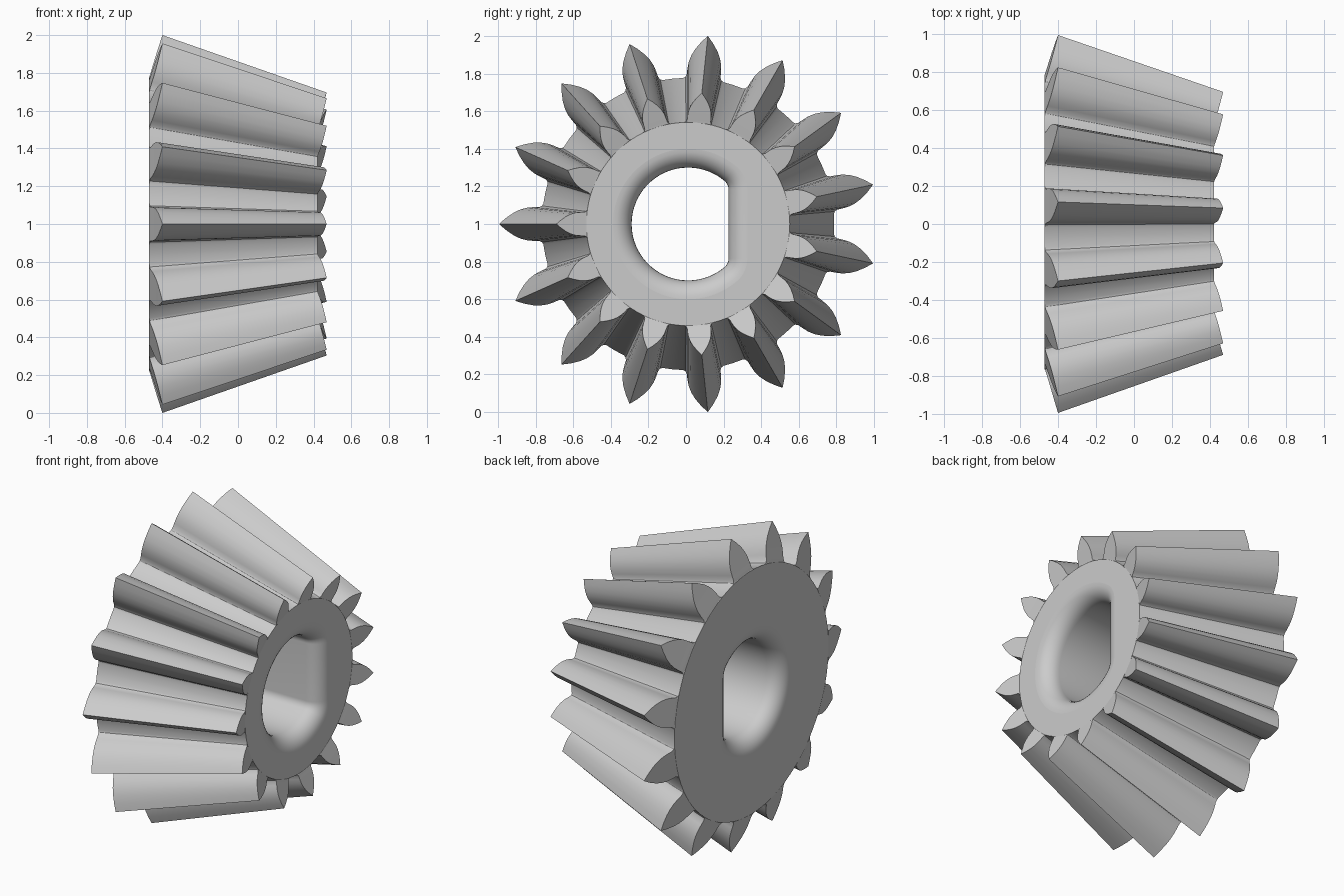
import bpy
import bmesh
from math import sin, cos, pi, radians, acos
from mathutils import Vector

cube = bpy.data.objects.get("Cube")
if cube:
    bpy.data.objects.remove(cube)

# Gear proportions: the shaft runs along x
TEETH = 15
AXIS_Y, AXIS_Z = 0.011, 1.0
BACK, APEX, SCALE = -0.47, 2.46, 0.696
FRONT = APEX - (APEX - BACK) * SCALE
ROOT, TIP = 0.777, 1.0055
TIP_SETBACK = 0.07
BORE, FLAT, CORNER, FILLET = 0.30, 0.215, 0.06, 0.10
# Tooth flank from root to tip: radius, half angle in degrees
FLANK = [(ROOT, 8.0), (0.783, 7.1), (0.797, 6.5), (0.825, 6.25), (0.86, 5.8),
         (0.895, 4.95), (0.93, 3.7), (0.97, 1.85)]

bm = bmesh.new()


def gear_point(r, angle, scale):
    """Point on the large end, shrunk toward the cone apex by scale."""
    x = BACK + TIP_SETBACK * (r - ROOT) / (TIP - ROOT)
    return bm.verts.new((APEX + (x - APEX) * scale,
                         AXIS_Y + r * scale * cos(angle),
                         AXIS_Z + r * scale * sin(angle)))


def toothed_end(scale):
    """Outline of one end, the root circle, and the sloping tooth end faces."""
    outline, circle = [], []
    for k in range(TEETH):
        mid = pi + k * 2 * pi / TEETH
        rise = [gear_point(r, mid - radians(a), scale) for r, a in FLANK]
        fall = [gear_point(r, mid + radians(a), scale) for r, a in FLANK]
        tip = gear_point(TIP, mid, scale)
        base = [gear_point(ROOT, mid + radians(a), scale) for a in (-4, 0, 4)]
        valley = gear_point(ROOT, mid + pi / TEETH, scale)
        outline += rise + [tip] + fall[::-1] + [valley]
        circle += [rise[0]] + base + [fall[0], valley]
        bm.faces.new([rise[0]] + base + [fall[0], fall[1], rise[1]])
        for i in range(1, len(FLANK) - 1):
            bm.faces.new((rise[i], fall[i], fall[i + 1], rise[i + 1]))
        bm.faces.new((rise[-1], fall[-1], tip))
    return outline, circle


def skin(a, b):
    """Join two closed rings with smooth quads."""
    for i in range(len(a)):
        j = (i + 1) % len(a)
        bm.faces.new((a[i], a[j], b[j], b[i])).smooth = True


def ring_edges(ring):
    return [bm.edges.get((ring[i - 1], ring[i])) or bm.edges.new((ring[i - 1], ring[i]))
            for i in range(len(ring))]


def bore_section():
    """D-shaped hole as (position, outward normal) pairs."""
    turn = acos((FLAT - CORNER) / (BORE - CORNER))
    cy, cz = FLAT - CORNER, (BORE - CORNER) * sin(turn)
    pts = []

    def arc(y, z, r, start, end, n):
        for i in range(n + 1):
            t = start + (end - start) * i / n
            normal = Vector((0, cos(t), sin(t)))
            pts.append((Vector((0, y, z)) + normal * r, normal))

    arc(cy, cz, CORNER, 0, turn, 8)
    arc(0, 0, BORE, turn, 2 * pi - turn, 56)
    arc(cy, -cz, CORNER, -turn, 0, 8)
    # The corner arcs and the main arc share their joints
    return [p for i, p in enumerate(pts) if (p[0] - pts[i - 1][0]).length > 1e-5]


# Teeth and their ends
back_outline, back_circle = toothed_end(1.0)
front_outline, front_circle = toothed_end(SCALE)
skin(back_outline, front_outline)

# Bore with rounded mouths at both ends
section = bore_section()
STEPS = 8
path = []
for i in range(STEPS + 1):
    t = i / STEPS * pi / 2
    path.append((FILLET * (1 - sin(t)), FILLET * (1 - cos(t))))
stations = [(BACK + d, o) for o, d in path] + [(FRONT - d, o) for o, d in reversed(path)]
rings = [[bm.verts.new(p + n * o + Vector((x, AXIS_Y, AXIS_Z))) for p, n in section]
         for x, o in stations]
for a, b in zip(rings, rings[1:]):
    skin(a, b)

# Flat annular faces
for circle, mouth in ((back_circle, rings[0]), (front_circle, rings[-1])):
    edges = ring_edges(circle) + ring_edges(mouth)
    bmesh.ops.triangle_fill(bm, use_beauty=True, use_dissolve=False, edges=edges,
                            normal=Vector((1, 0, 0)))

# Consistent normals, sharp tooth edges and crisp flat faces
bmesh.ops.recalc_face_normals(bm, faces=bm.faces)
for e in bm.edges:
    mixed = len({f.smooth for f in e.link_faces}) > 1
    e.smooth = not mixed and e.calc_face_angle(0) < radians(32)

steel = bpy.data.materials.new("plain_grey")
steel.use_nodes = True
grey = (0.6, 0.6, 0.6, 1)
steel.diffuse_color = grey
steel.node_tree.nodes["Principled BSDF"].inputs["Base Color"].default_value = grey

mesh = bpy.data.meshes.new("bevel_gear")
bm.to_mesh(mesh)
bm.free()
mesh.materials.append(steel)
gear = bpy.data.objects.new("bevel_gear", mesh)
bpy.context.collection.objects.link(gear)
